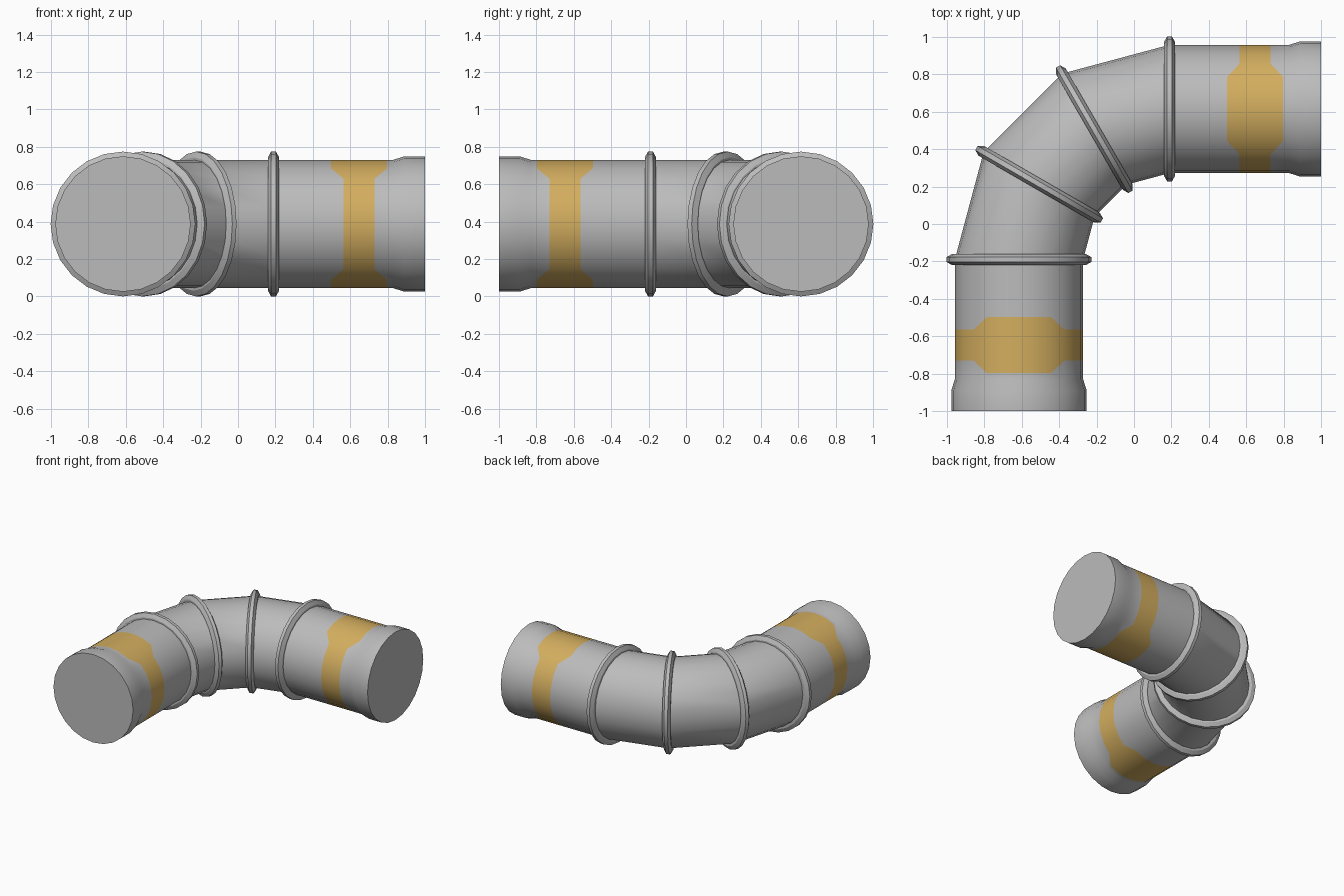
import bpy, bmesh
from math import sin, cos, pi, radians
from mathutils import Vector

if "Cube" in bpy.data.objects:
    bpy.data.objects.remove(bpy.data.objects["Cube"])

SIDES = 24
BEND = 0.805                      # radius of the bend's centre line
PIVOT = Vector((0.19, -0.19, 0.387))
PIPE, BELL, FLANGE = 0.343, 0.362, 0.387


def material(name, colour):
    mat = bpy.data.materials.new(name)
    mat.use_nodes = True
    mat.diffuse_color = (*colour, 1)
    mat.node_tree.nodes["Principled BSDF"].inputs["Base Color"].default_value = (*colour, 1)
    return mat


GREY = material("pipe grey", (0.5, 0.5, 0.5))
YELLOW = material("band yellow", (0.65, 0.42, 0.114))


def ring_points(angle, offset, radius, flare=0):
    """Circle across the pipe; flare shifts its top and bottom along the pipe."""
    a = radians(angle)
    along = Vector((sin(a), cos(a), 0))
    side = Vector((-cos(a), sin(a), 0))
    centre = PIVOT + side * BEND + along * offset
    points = []
    for i in range(SIDES):
        t = 2 * pi * i / SIDES
        shift = flare if abs(sin(t)) > cos(radians(31)) else 0
        points.append(centre + side * radius * cos(t)
                      + Vector((0, 0, radius * sin(t))) + along * shift)
    return points


def loft(name, stations, band=None, cap=None):
    """Skin the stations; band is the yellow span, cap the closed end."""
    bm = bmesh.new()
    rings = [[bm.verts.new(p) for p in ring_points(*s)] for s in stations]
    for k in range(len(rings) - 1):
        for i in range(SIDES):
            j = (i + 1) % SIDES
            face = bm.faces.new((rings[k][i], rings[k][j], rings[k + 1][j], rings[k + 1][i]))
            face.material_index = int(k == band)
    if cap is not None:
        bm.faces.new(rings[cap])
    bmesh.ops.recalc_face_normals(bm, faces=bm.faces)
    # Open tubes: make sure the sides face away from the pipe's axis
    first = next(f for f in bm.faces if len(f.verts) == 4)
    axis = sum((v.co for v in rings[0]), Vector()) / SIDES
    if first.normal.dot(first.calc_center_median() - axis) < 0:
        bmesh.ops.reverse_faces(bm, faces=bm.faces)
    mesh = bpy.data.meshes.new(name)
    bm.to_mesh(mesh)
    bm.free()
    mesh.materials.append(GREY)
    mesh.materials.append(YELLOW)
    obj = bpy.data.objects.new(name, mesh)
    bpy.context.collection.objects.link(obj)
    bpy.ops.object.select_all(action='DESELECT')
    obj.select_set(True)
    bpy.context.view_layer.objects.active = obj
    bpy.ops.object.shade_smooth_by_angle(angle=radians(25))


# Straight legs with a yellow band and a widened, closed socket
for name, angle, d in (("front_leg", 0, -1), ("left_leg", 90, 1)):
    loft(name, [(angle, 0, PIPE),
                (angle, 0.375 * d, PIPE, -0.067 * d),
                (angle, 0.54 * d, PIPE, 0.067 * d),
                (angle, 0.64 * d, PIPE),
                (angle, 0.70 * d, BELL),
                (angle, 0.81 * d, BELL)], band=1, cap=-1)

# Bend made of three straight segments
loft("bend", [(a, 0, PIPE) for a in (0, 30, 60, 90)])

# Bevelled flange over each joint
for n, angle in enumerate((0, 30, 60, 90), 1):
    loft(f"flange_{n}", [(angle, -0.03, PIPE - 0.01), (angle, -0.03, 0.357),
                         (angle, -0.013, FLANGE), (angle, 0.013, FLANGE),
                         (angle, 0.03, 0.357), (angle, 0.03, PIPE - 0.01)])
